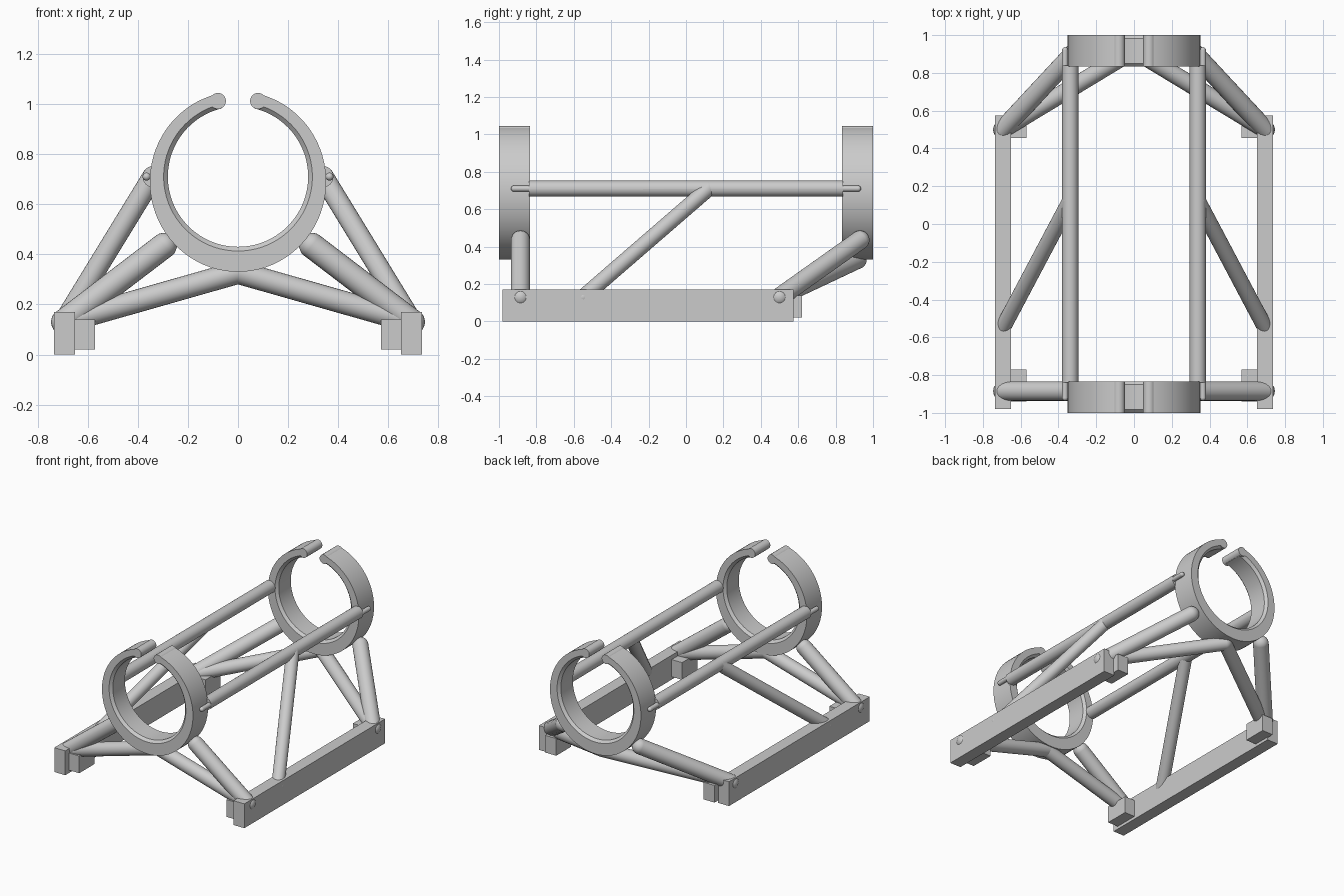
import bpy, bmesh, math
from mathutils import Vector

if "Cube" in bpy.data.objects:
    bpy.data.objects.remove(bpy.data.objects["Cube"])

grey = bpy.data.materials.new("plain grey")
grey.diffuse_color = (0.6, 0.6, 0.6, 1)
grey.use_nodes = True
grey.node_tree.nodes["Principled BSDF"].inputs["Base Color"].default_value = grey.diffuse_color


def finish(name, bm, smooth=True):
    bmesh.ops.recalc_face_normals(bm, faces=bm.faces)
    me = bpy.data.meshes.new(name)
    bm.to_mesh(me)
    bm.free()
    ob = bpy.data.objects.new(name, me)
    bpy.context.collection.objects.link(ob)
    me.materials.append(grey)
    if smooth:
        bpy.ops.object.select_all(action='DESELECT')
        ob.select_set(True)
        bpy.context.view_layer.objects.active = ob
        bpy.ops.object.shade_smooth_by_angle(angle=math.radians(35))
    return ob


def tube(name, a, b, r, round_a=False, round_b=False):
    """Round bar from a to b, with optional ball ends."""
    a, b = Vector(a), Vector(b)
    d = b - a
    bm = bmesh.new()
    rot = d.to_track_quat('Z', 'Y').to_matrix().to_4x4()
    rot.translation = (a + b) / 2
    bmesh.ops.create_cone(bm, cap_ends=True, segments=24, radius1=r, radius2=r,
                          depth=d.length, matrix=rot)
    for p, on in ((a, round_a), (b, round_b)):
        if on:
            m = rot.copy()
            m.translation = p
            bmesh.ops.create_uvsphere(bm, u_segments=24, v_segments=12, radius=r, matrix=m)
    return finish(name, bm)


def box(name, lo, hi):
    bm = bmesh.new()
    bmesh.ops.create_cube(bm, size=1)
    for v in bm.verts:
        v.co = [(l + h) / 2 + c * (h - l) for l, h, c in zip(lo, hi, v.co)]
    return finish(name, bm, False)


def clamp_ring(name, y0, y1):
    """Open ring, thicker at the bottom, with bevelled bore edges."""
    bm = bmesh.new()
    n, gap, ch = 72, math.radians(13.5), 0.017
    rows = []
    for i in range(n + 1):
        t = gap + (2 * math.pi - 2 * gap) * i / n
        s, c = math.sin(t), math.cos(t)
        out = (0.352 * s, 0.69 + 0.36 * c)
        lip = (0.297 * s, 0.71 + 0.297 * c)
        bore = (0.28 * s, 0.71 + 0.28 * c)
        section = ((out, y0), (out, y1), (lip, y1), (bore, y1 - ch), (bore, y0 + ch), (lip, y0))
        rows.append([bm.verts.new((p[0], y, p[1])) for p, y in section])
    for r, q in zip(rows, rows[1:]):
        for k in range(6):
            j = (k + 1) % 6
            bm.faces.new((r[k], r[j], q[j], q[k]))
    bm.faces.new(rows[0])
    bm.faces.new(rows[-1])
    return finish(name, bm)


# Clamp rings with rounded lips at the opening
for end, y0, y1 in (("front", -1.0, -0.833), ("back", 0.833, 1.0)):
    clamp_ring(end + "_ring", y0, y1)
    for s in (-1, 1):
        tube(end + "_ring_lip", (s * 0.08, y0, 1.012), (s * 0.08, y1, 1.012), 0.032)

for s, side in ((-1, "left"), (1, "right")):
    # Base rail and its small inner feet
    box(side + "_rail", (min(s * 0.65, s * 0.735), -0.98, 0), (max(s * 0.65, s * 0.735), 0.575, 0.17))
    for end, y0, y1 in (("front", -0.94, -0.77), ("back", 0.455, 0.62)):
        box(f"{side}_{end}_foot", (min(s * 0.57, s * 0.655), y0, 0.02),
            (max(s * 0.57, s * 0.655), y1, 0.14))

    # Long bar between the rings, with slim ends showing on the ring sides
    tube(side + "_long_bar", (s * 0.338, -0.84, 0.71), (s * 0.338, 0.84, 0.71), 0.043)
    tube(side + "_bar_ridge", (s * 0.365, -0.92, 0.71), (s * 0.365, 0.92, 0.71), 0.016, True, True)

    # Diagonal brace from rail to long bar
    tube(side + "_brace", (s * 0.695, -0.55, 0.13), (s * 0.34, 0.12, 0.71), 0.042, True, True)

    # Ring supports: upper leg to the ring side, lower leg to the ring bottom
    for end, y, yu, yl in (("front", -0.885, -0.885, -0.885), ("back", 0.5, 0.93, 0.92)):
        foot = (s * 0.695, y, 0.13)
        tube(f"{side}_{end}_upper_leg", foot, (s * 0.295, yu, 0.435), 0.051, True, True)
        tube(f"{side}_{end}_lower_leg", foot, (0, yl, 0.328), 0.046, True, True)
